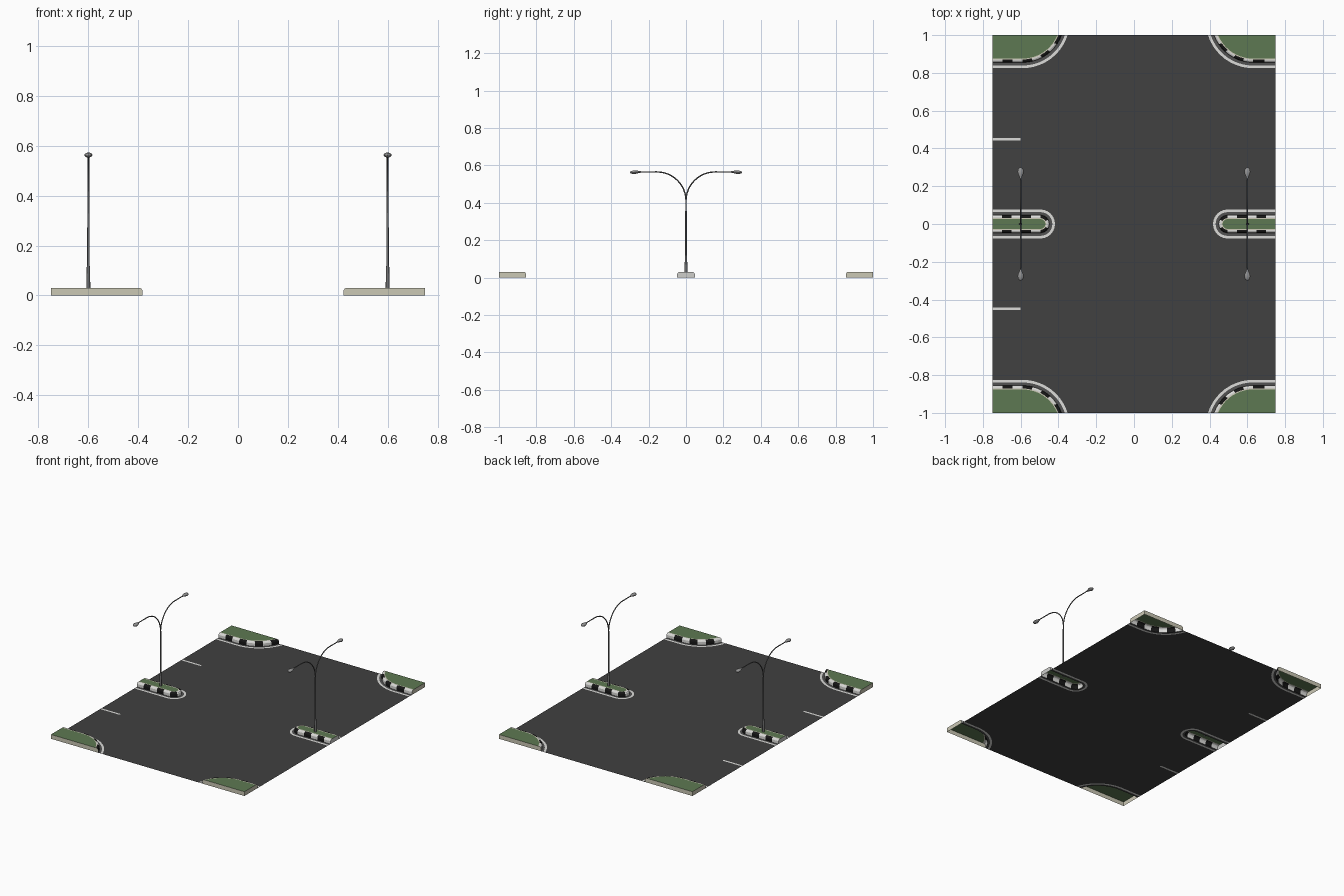
import bpy, bmesh, math
from mathutils import Vector

if "Cube" in bpy.data.objects:
    bpy.data.objects.remove(bpy.data.objects["Cube"])

def mat(name, r, g, b):
    m = bpy.data.materials.new(name)
    m.diffuse_color = (r, g, b, 1)
    m.use_nodes = True
    m.node_tree.nodes["Principled BSDF"].inputs["Base Color"].default_value = m.diffuse_color
    return m

ASPHALT = mat("asphalt", .052, .052, .052)
GUTTER = mat("gutter_grey", .085, .085, .085)
WHITE = mat("white_paint", .72, .72, .70)
BLACK = mat("black_paint", .008, .008, .008)
GRASS = mat("grass_green", .11, .19, .085)
BEIGE = mat("beige_concrete", .60, .58, .46)
LIGHT = mat("light_concrete", .62, .62, .60)
METAL = mat("pole_metal", .15, .15, .15)
HEAD = mat("lamp_grey", .30, .30, .30)

def build(name, faces, up=False, smooth=False):
    """faces: list of (points, material)"""
    bm = bmesh.new()
    mats = []
    for pts, m in faces:
        if m not in mats:
            mats.append(m)
        f = bm.faces.new([bm.verts.new(p) for p in pts])
        f.material_index = mats.index(m)
    bmesh.ops.remove_doubles(bm, verts=bm.verts, dist=1e-5)
    bmesh.ops.triangulate(bm, faces=[f for f in bm.faces if len(f.verts) > 4])
    bmesh.ops.recalc_face_normals(bm, faces=bm.faces)
    bm.normal_update()
    if up:
        for f in bm.faces:
            if f.normal.z < 0:
                f.normal_flip()
    me = bpy.data.meshes.new(name)
    bm.to_mesh(me)
    bm.free()
    for m in mats:
        me.materials.append(m)
    ob = bpy.data.objects.new(name, me)
    bpy.context.collection.objects.link(ob)
    if smooth:
        bpy.ops.object.select_all(action='DESELECT')
        ob.select_set(True)
        bpy.context.view_layer.objects.active = ob
        bpy.ops.object.shade_smooth_by_angle(angle=math.radians(40))
    return ob

# Outline paths; d is the distance outward from the kerb face
def corner_path(sx, sy, d):
    cx, cy, r = (.63 if sx > 0 else .59), 1.075, .22 + d
    n = 2 if sx > 0 else 3
    end = math.acos((cy - 1) / r)
    pts = [(.75 + (cx - .75) * i / n, cy - r) for i in range(n)]
    pts += [(cx - r * math.sin(end * i / 10), cy - r * math.cos(end * i / 10)) for i in range(11)]
    return [(sx * x, sy * y) for x, y in pts]

def corner_stripes(sx):
    n = 2 if sx > 0 else 3
    return list(range(n)) + [n + i // 2 for i in range(10)]

def median_path(sx, d):
    cx, r = .495, .047 + d
    side = [.75 + (cx - .75) * i / 5 for i in range(5)]
    pts = [(x, -r) for x in side]
    pts += [(cx - r * math.sin(math.pi * i / 12), -r * math.cos(math.pi * i / 12)) for i in range(13)]
    pts += [(x, r) for x in reversed(side)]
    return [(sx * x, y) for x, y in pts]

MEDIAN_STRIPES = list(range(5)) + [5 + i // 4 for i in range(12)] + list(range(8, 13))

def band(a, b, m):
    return [([a[i], a[i + 1], b[i + 1], b[i]], m(i)) for i in range(len(a) - 1)]

def lift(path, z):
    return [(x, y, z) for x, y in path]

PROFILE = [(0, 0), (0, .02), (-.004, .027), (-.010, .03), (-.016, .03), (-.021, .03)]
PAINT_OUT, PAINT_IN = .030, .016

def island(name, path, stripes, corner=None):
    # painted edge line and gutter lying on the road
    p0, p1, p2 = (lift(path(d), 0) for d in (PAINT_OUT, PAINT_IN, 0))
    build(name + "_edge_line", band(p0, p1, lambda i: WHITE), up=True)
    build(name + "_gutter", band(p1, p2, lambda i: GUTTER), up=True)
    # striped kerb, concrete rim, grass top and cut end walls
    rings = [lift(path(d), z) for d, z in PROFILE]
    faces = []
    for k in range(len(rings) - 1):
        rim = k == len(rings) - 2
        faces += band(rings[k], rings[k + 1],
                      lambda i: BEIGE if rim else (BLACK if stripes[i] % 2 else WHITE))
    first, last = [r[0] for r in rings], [r[-1] for r in rings]
    if corner:
        top, base = (*corner, .03), (*corner, 0)
        faces.append((rings[-1] + [top], GRASS))
        faces.append((first + [top, base], BEIGE))
        faces.append((last + [top, base], BEIGE))
    else:
        faces.append((rings[-1], GRASS))
        faces.append((first + last[::-1], LIGHT))
    build(name, faces)

for sx, side in ((-1, "left"), (1, "right")):
    for sy, end in ((-1, "front"), (1, "back")):
        island(f"{end}_{side}_corner_kerb",
               lambda d, sx=sx, sy=sy: corner_path(sx, sy, d),
               corner_stripes(sx), (.75 * sx, sy))
    island(f"{side}_median", lambda d, sx=sx: median_path(sx, d), MEDIAN_STRIPES)

# Road surface: one outline running round the islands and lane dashes
def dash(y):
    return [(-.75, y + .007), (-.6, y + .007), (-.6, y - .007), (-.75, y - .007)]

D = PAINT_OUT
outline = (corner_path(1, -1, D)[::-1] + median_path(1, D) + corner_path(1, 1, D)
           + corner_path(-1, 1, D)[::-1] + dash(.448) + median_path(-1, D)[::-1]
           + dash(-.448) + corner_path(-1, -1, D))
build("road", [(lift(outline, 0), ASPHALT)], up=True)
build("lane_dashes", [(lift(dash(y), 0), WHITE) for y in (.448, -.448)], up=True)

# Street lamps: lofts of elliptical rings (y, z, heading, half width, half height)
def loft(name, x0, sy, rings, m, sides=10):
    loops = []
    for y, z, a, w, h in rings:
        loop = []
        for i in range(sides):
            t = 2 * math.pi * i / sides
            u = h * math.sin(t)
            loop.append(Vector((x0 + w * math.cos(t), sy * (y - u * math.sin(a)), z + u * math.cos(a))))
        loops.append(loop)
    faces = []
    for a, b in zip(loops, loops[1:]):
        faces += band(a + a[:1], b + b[:1], lambda i: m)
    faces += [(loops[0], m), (loops[-1], m)]
    build(name, faces, smooth=True)

UP = math.pi / 2
for x0, side in ((-.6, "left"), (.6, "right")):
    loft(side + "_lamp_pole", x0, 1,
         [(0, .028, UP, .008, .008), (0, .115, UP, .0065, .0065), (0, .12, UP, .005, .005),
          (0, .42, UP, .004, .004)], METAL)
    for sy, end in ((-1, "front"), (1, "back")):
        # arm: quarter bend then a straight run
        arm = []
        for i in range(13):
            t = UP * i / 12
            arm.append((.155 * (1 - math.cos(t)), .41 + .155 * math.sin(t), UP - t, .0036, .0036))
        arm.append((.25, .565, 0, .003, .003))
        loft(f"{side}_{end}_lamp_arm", x0, sy, arm, METAL, 8)
        # teardrop lamp head
        loft(f"{side}_{end}_lamp_head", x0, sy,
             [(.240, .565, 0, .004, .004), (.252, .565, 0, .008, .006), (.266, .564, 0, .014, .009),
              (.278, .563, 0, .0165, .010), (.290, .563, 0, .013, .008), (.297, .563, 0, .007, .005),
              (.300, .563, 0, .002, .002)], HEAD)
